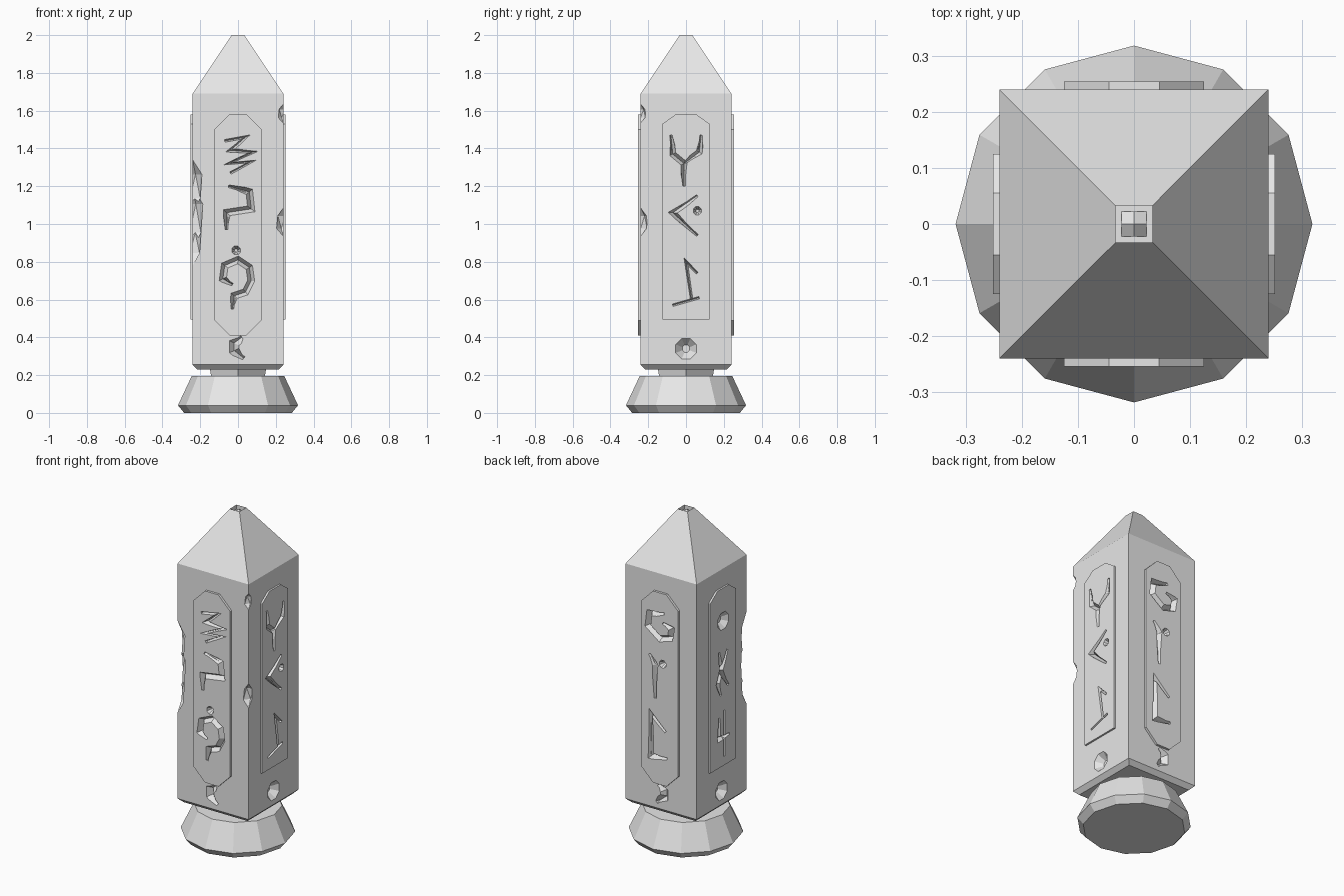
import bpy, bmesh
from math import radians, pi, sin, cos
from mathutils import Vector, Matrix

cube = bpy.data.objects.get("Cube")
if cube:
    bpy.data.objects.remove(cube)

stone = bpy.data.materials.new("pale_stone")
stone.use_nodes = True
stone.diffuse_color = (0.8, 0.8, 0.8, 1)
stone.node_tree.nodes["Principled BSDF"].inputs["Base Color"].default_value = stone.diffuse_color

HALF = 0.24          # half width of the shaft
FACE = 0.254         # distance of the panel surface from the axis


def finish(bm, name):
    bmesh.ops.recalc_face_normals(bm, faces=bm.faces)
    mesh = bpy.data.meshes.new(name)
    bm.to_mesh(mesh)
    bm.free()
    mesh.materials.append(stone)
    obj = bpy.data.objects.new(name, mesh)
    bpy.context.collection.objects.link(obj)
    return obj


def loft(bm, rings):
    """Join closed rings of points into a capped solid."""
    loops = [[bm.verts.new(p) for p in ring] for ring in rings]
    count = len(loops[0])
    for a, b in zip(loops, loops[1:]):
        for i in range(count):
            j = (i + 1) % count
            bm.faces.new((a[i], a[j], b[j], b[i]))
    bm.faces.new(loops[0][::-1])
    top = bm.faces.new(loops[-1])
    return top


def ngon(sides, radius, z, turn=0.0):
    return [Vector((radius * cos(turn + 2 * pi * i / sides),
                    radius * sin(turn + 2 * pi * i / sides), z)) for i in range(sides)]


def square(half, z):
    return ngon(4, half * 2 ** 0.5, z, pi / 4)


def solid(name, rings):
    bm = bmesh.new()
    loft(bm, rings)
    return finish(bm, name)


# Faceted foot and neck
solid("foot", [ngon(12, 0.285, 0), ngon(12, 0.318, 0.04), ngon(12, 0.245, 0.195)])
solid("neck", [ngon(4, 0.14, 0.18), ngon(4, 0.15, 0.24)])

# Shaft with pointed top and a small socket in the tip
bm = bmesh.new()
tip = loft(bm, [square(0.215, 0.23), square(HALF, 0.255), square(HALF, 1.69), square(0.033, 2)])
bmesh.ops.inset_region(bm, faces=[tip], thickness=0.011)
socket = bmesh.ops.extrude_face_region(bm, geom=[tip])["geom"]
bmesh.ops.delete(bm, geom=[tip], context="FACES_ONLY")
for v in socket:
    if isinstance(v, bmesh.types.BMVert):
        v.co.z -= 0.03
shaft = finish(bm, "shaft")

bm = bmesh.new()
bmesh.ops.create_grid(bm, x_segments=2, y_segments=2, size=0.022)
for v in bm.verts:
    v.co.z = 1.997 - 0.6 * (abs(v.co.x) + abs(v.co.y))
finish(bm, "tip_facets")


# Raised panels, cut corners at the top and on two of them at the bottom
def panel(name, turn, flat, drop, bottom, depth):
    side, top = 0.125, 1.58
    half = [(flat, top), (side, top - drop)]
    if bottom < 0.45:
        half += [(side, bottom + 0.08), (flat, bottom)]
    else:
        half += [(side, bottom)]
    outline = half + [(-u, z) for u, z in reversed(half)]
    rings = [[Vector((u, -d, z)) for u, z in outline] for d in (HALF - 0.002, depth)]
    obj = solid(name, rings)
    obj.data.transform(Matrix.Rotation(radians(turn), 4, "Z"))
    return obj


carved = [shaft,
          panel("front_panel", 0, 0.045, 0.08, 0.41, FACE),
          panel("left_panel", 90, 0.055, 0.05, 0.495, 0.251),
          panel("back_panel", 180, 0.045, 0.08, 0.41, FACE),
          panel("right_panel", 270, 0.055, 0.05, 0.495, 0.251)]

cutter = bmesh.new()


def stroke(points, turn, width=0.02, surface=FACE, depth=0.03):
    """V-shaped groove along a path given in hundredths of a unit."""
    rot = Matrix.Rotation(radians(turn), 3, "Z")
    path = [Vector(p) / 100 for p in points]
    rings = []
    for i, p in enumerate(path):
        before = (p - path[i - 1]).normalized() if i else None
        after = (path[i + 1] - p).normalized() if i < len(path) - 1 else None
        ends = before is None or after is None
        along = before or after
        stretch = 1.0
        if not ends:
            bend = before + after
            along = bend.normalized()
            stretch = min(1.5, 2 / max(bend.length, 0.1))
        w = width * 1.5 * (0.4 if ends else stretch)
        n = Vector((-along.y, along.x)) * w
        out, deep = surface + depth / 2, surface - depth
        rings.append([rot @ Vector(c) for c in (
            (p.x + n.x, -out, p.y + n.y), (p.x - n.x, -out, p.y - n.y), (p.x, -deep, p.y))])
    loft(cutter, rings)


def pit(u, z, radius, turn, surface=FACE, depth=0.035):
    """Eight-sided pit narrowing inward."""
    rot = Matrix.Rotation(radians(turn), 3, "Z")
    rings = []
    for d, scale in ((surface + depth / 2, 1.3), (surface - depth, 0.35)):
        rings.append([rot @ Vector((u / 100 + p.x * scale, -d, z / 100 + p.y * scale))
                      for p in ngon(8, radius, 0, pi / 8)])
    loft(cutter, rings)


# Carved signs, keyed by the side's turn about the axis
signs = {
    0: [[(-7, 144), (4, 146), (-4, 139), (8, 138), (-5, 132), (7, 133), (-4, 127)],
        [(-5, 120), (6, 117), (7, 108), (-6, 106), (-6, 97)],
        [(-3, 68), (-8, 71), (-7, 78), (0, 81), (6, 77), (7, 70), (4, 64), (-2, 62), (-3, 55)]],
    90: [[(-8, 147), (-7, 137), (-1, 132), (-1, 120)], [(8, 147), (7, 138), (-1, 132)],
         [(6, 115), (-7, 106), (6, 94)],
         [(6, 74), (0, 80), (3, 60)], [(-7, 57), (7, 61)]],
    180: [[(3, 146), (-7, 144), (-8, 136), (0, 130), (7, 132), (8, 138), (2, 140)],
          [(-7, 119), (-3, 113), (-3, 93)],
          [(4, 74), (-6, 83), (-6, 57), (5, 58)]],
    270: [[(-4, 120), (-2, 108), (-5, 101), (-2, 93)], [(4, 119), (-2, 108), (5, 97)],
          [(-4, 80), (-4, 67), (6, 67)], [(1, 83), (1, 55)]],
}
for turn, paths in signs.items():
    for path in paths:
        stroke(path, turn, 0.018)
for u, z, radius, turn in ((-1, 86, 0.025, 0), (6, 107, 0.025, 90),
                           (2, 115, 0.025, 180), (0, 138, 0.06, 270)):
    pit(u, z, radius, turn)

# Crescents and round pits below the panels
for turn, way in ((0, 1), (180, -1)):
    stroke([(2 * way, 40), (-2 * way, 37), (-2 * way, 33), (3 * way, 29)], turn, 0.025, HALF)
for turn in (90, 270):
    pit(0, 34, 0.06, turn, HALF, 0.04)

# Chips knocked out of the front edges
for x, z, wide, tall in ((-1, 1.2, 0.055, 0.14), (-1, 1.03, 0.06, 0.17), (-1, 0.9, 0.05, 0.12),
                         (1, 1.01, 0.04, 0.075), (1, 1.585, 0.03, 0.05)):
    place = Matrix.Translation((x * HALF, -HALF, z)) @ Matrix.Diagonal((wide, wide, tall, 1))
    bmesh.ops.create_icosphere(cutter, subdivisions=1, radius=1, matrix=place)

tool = finish(cutter, "carving_cutter")
tool.hide_render = True

# Carve shaft and panels, then discard the cutter
for obj in carved:
    cut = obj.modifiers.new("carving", "BOOLEAN")
    cut.operation, cut.solver, cut.object, cut.use_self = "DIFFERENCE", "EXACT", tool, True
graph = bpy.context.evaluated_depsgraph_get()
results = [bpy.data.meshes.new_from_object(o.evaluated_get(graph)) for o in carved]
for obj, mesh in zip(carved, results):
    obj.modifiers.clear()
    obj.data = mesh
bpy.data.objects.remove(tool)
